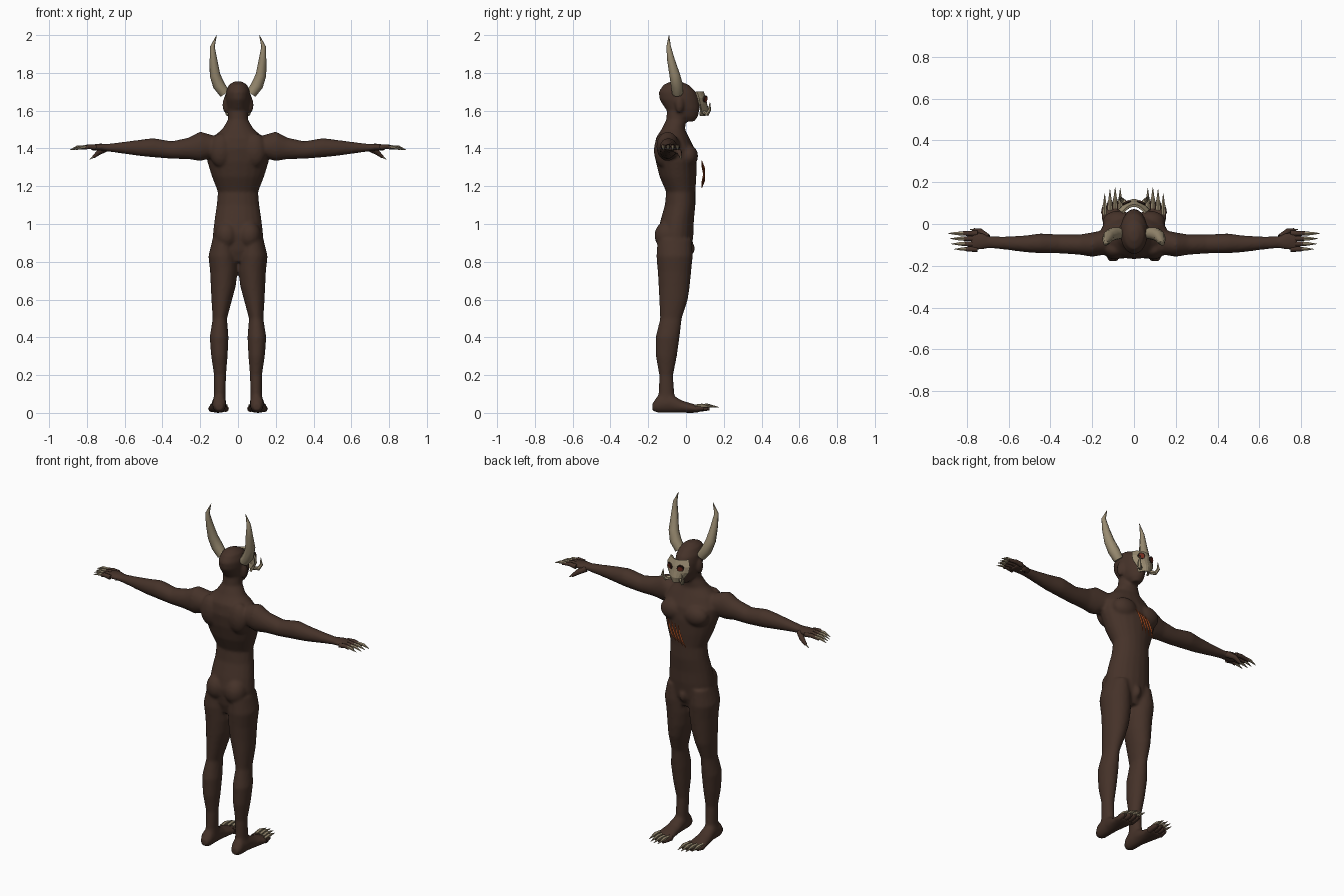
import bpy, bmesh, math
from mathutils import Vector, Matrix

cube = bpy.data.objects.get("Cube")
if cube:
    bpy.data.objects.remove(cube, do_unlink=True)


def material(name, color):
    mat = bpy.data.materials.new(name)
    mat.use_nodes = True
    mat.diffuse_color = (*color, 1)
    shader = next(n for n in mat.node_tree.nodes if n.type == 'BSDF_PRINCIPLED')
    shader.inputs["Base Color"].default_value = (*color, 1)
    shader.inputs["Roughness"].default_value = 0.8
    return mat


SKIN = material("dark brown skin", (0.06, 0.032, 0.022))
BONE = material("aged bone", (0.32, 0.26, 0.165))
SOCKET = material("dark socket", (0.03, 0.015, 0.01))
RED = material("red eye", (0.2, 0.03, 0.015))
SCRATCH = material("orange scratch", (0.36, 0.07, 0.015))
SIDES = (1, -1)


def bridge(bm, loops):
    """Skin a list of vertex loops and cap both ends."""
    for low, high in zip(loops, loops[1:]):
        for i in range(len(low)):
            j = (i + 1) % len(low)
            bm.faces.new((low[i], low[j], high[j], high[i]))
    bm.faces.new(loops[0])
    bm.faces.new(loops[-1])


def loft(bm, axis, rings, side=1, n=20):
    """Ellipse rings: position on the axis, then min and max on the other two axes."""
    loops = []
    for t, a0, a1, b0, b1 in rings:
        loop = []
        for i in range(n):
            ang = math.tau * i / n
            co = [(a0 + a1) / 2 + (a1 - a0) / 2 * math.cos(ang),
                  (b0 + b1) / 2 + (b1 - b0) / 2 * math.sin(ang)]
            co.insert("xyz".index(axis), t)
            loop.append(bm.verts.new((co[0] * side, co[1], co[2])))
        loops.append(loop)
    bridge(bm, loops)


def sweep(bm, points, radii, side=1, n=6):
    """Tapered tube along a path."""
    pts = [Vector((p[0] * side, p[1], p[2])) for p in points]
    chord = pts[-1] - pts[0]
    ref = Vector((0, 0, 0))
    ref[min(range(3), key=lambda k: abs(chord[k]))] = 1
    loops = []
    for k, (p, r) in enumerate(zip(pts, radii)):
        t = pts[min(k + 1, len(pts) - 1)] - pts[max(k - 1, 0)]
        u = t.cross(ref).normalized()
        v = t.cross(u).normalized()
        loops.append([bm.verts.new(p + r * (u * math.cos(math.tau * i / n)
                                            + v * math.sin(math.tau * i / n)))
                      for i in range(n)])
    bridge(bm, loops)


def ball(bm, center, size, side=1):
    place = Matrix.Translation((center[0] * side, center[1], center[2]))
    bmesh.ops.create_uvsphere(bm, u_segments=20, v_segments=12, radius=1,
                              matrix=place @ Matrix.Diagonal((*size, 1)))


def finish(bm, name, mat, angle=50):
    bmesh.ops.recalc_face_normals(bm, faces=bm.faces)
    mesh = bpy.data.meshes.new(name)
    bm.to_mesh(mesh)
    bm.free()
    mesh.materials.append(mat)
    obj = bpy.data.objects.new(name, mesh)
    bpy.context.collection.objects.link(obj)
    bpy.ops.object.select_all(action='DESELECT')
    obj.select_set(True)
    bpy.context.view_layer.objects.active = obj
    if angle:
        bpy.ops.object.shade_smooth_by_angle(angle=math.radians(angle))
    return obj


# Body: torso and head
bm = bmesh.new()
torso = [(.80, .1, -.12, .01), (.86, .135, -.14, .03), (.95, .133, -.15, .04),
         (1.02, .125, -.135, .042), (1.1, .113, -.112, .05), (1.17, .107, -.105, .05),
         (1.25, .138, -.14, .055), (1.33, .163, -.16, .056), (1.4, .168, -.168, .045),
         (1.46, .135, -.158, .015), (1.5, .085, -.13, -.005), (1.55, .054, -.105, 0),
         (1.62, .05, -.1, 0)]
head = [(1.543, .025, -.01, .045), (1.57, .046, -.07, .064), (1.61, .06, -.11, .073),
        (1.66, .066, -.141, .068), (1.7, .065, -.145, .052), (1.737, .048, -.12, .015),
        (1.755, .02, -.08, -.03)]
for rings in (torso, head):
    loft(bm, 'z', [(z, -w, w, back, front) for z, w, back, front in rings])
ball(bm, (0, .012, .87), (.025, .036, .04))

# Body: limbs and muscles
leg = [(.92, .02, .135, -.15, .03), (.83, .003, .157, -.157, .036), (.75, .002, .148, -.15, .028),
       (.67, .012, .144, -.145, .02), (.6, .031, .141, -.142, .01), (.5, .058, .134, -.137, -.022),
       (.4, .05, .15, -.161, -.034), (.3, .055, .142, -.16, -.048), (.2, .063, .127, -.142, -.068),
       (.1, .066, .127, -.145, -.062), (.04, .063, .133, -.165, -.05)]
foot = [(-.178, .08, .12, .012, .05), (-.15, .064, .135, 0, .09), (-.08, .063, .137, 0, .1),
        (-.02, .06, .146, 0, .065), (.04, .053, .157, 0, .047), (.075, .055, .155, .003, .036)]
arm = [(.1, -.14, -.02, 1.36, 1.46), (.2, -.157, -.04, 1.333, 1.49), (.26, -.147, -.05, 1.343, 1.458),
       (.35, -.141, -.05, 1.345, 1.438), (.45, -.14, -.045, 1.353, 1.455),
       (.52, -.135, -.055, 1.36, 1.446), (.62, -.122, -.06, 1.374, 1.433),
       (.69, -.116, -.058, 1.384, 1.424), (.73, -.123, -.04, 1.388, 1.426),
       (.78, -.126, -.04, 1.39, 1.42)]
for s in SIDES:
    loft(bm, 'z', leg, s)
    loft(bm, 'y', foot, s)
    loft(bm, 'x', arm, s)
    ball(bm, (.06, -.1, .94), (.062, .067, .075), s)      # glute
    ball(bm, (.075, .012, 1.36), (.075, .052, .06), s)    # chest
    ball(bm, (.09, -.12, 1.39), (.062, .05, .09), s)      # shoulder blade
    ball(bm, (.068, -.035, 1.63), (.014, .022, .042), s)  # ear
body = finish(bm, "body", SKIN, 0)
remesh = body.modifiers.new("fuse", 'REMESH')
remesh.mode = 'VOXEL'
remesh.voxel_size = 0.008
remesh.use_smooth_shade = True
soften = body.modifiers.new("soften", 'SMOOTH')
soften.iterations = 6
for mod in ("fuse", "soften"):
    bpy.ops.object.modifier_apply(modifier=mod)
bpy.ops.object.shade_smooth()

# Hands, feet and horns
fingers = [(-.045, .89), (-.07, .88), (-.095, .875), (-.12, .86)]
toes = [(.066, .172), (.09, .175), (.115, .166), (.14, .145)]
for s, label in zip(SIDES, ("left", "right")):
    skin, claws = bmesh.new(), bmesh.new()
    for y, tip in fingers:
        sweep(skin, [(.75, y, 1.405), (.79, y, 1.41), (tip - .05, y, 1.402)], (.014, .012, .009), s, 8)
        sweep(claws, [(tip - .075, y, 1.408), (tip - .04, y, 1.407), (tip, y, 1.392)],
              (.009, .009, .001), s)
    sweep(skin, [(.7, -.065, 1.4), (.735, -.035, 1.38), (.765, -.028, 1.355)], (.018, .014, .008), s, 8)
    sweep(claws, [(.757, -.03, 1.362), (.785, -.026, 1.342)], (.008, .001), s)
    finish(skin, label + "_fingers", SKIN)
    finish(claws, label + "_finger_claws", BONE)

    skin, claws = bmesh.new(), bmesh.new()
    for x, tip in toes:
        sweep(skin, [(x, .05, .022), (x, tip - .07, .024), (x, tip - .05, .022)],
              (.018, .014, .008), s, 8)
        sweep(claws, [(x, tip - .1, .034), (x, tip - .06, .038), (x, tip, .03)], (.01, .011, .001), s)
    finish(skin, label + "_toes", SKIN)
    finish(claws, label + "_toe_claws", BONE)

    bm = bmesh.new()
    sweep(bm, [(.07, -.045, 1.69), (.102, -.048, 1.735), (.122, -.06, 1.79), (.13, -.08, 1.87),
               (.135, -.092, 1.94), (.113, -.09, 2)], (.028, .032, .028, .02, .012, .001), s, 8)
    finish(bm, label + "_horn", BONE)

# Bone mask: a bent plate that narrows to the jaw
bm = bmesh.new()
rows = []
for z, w, y in [(1.7, .055, .088), (1.665, .07, .1), (1.635, .066, .106),
                (1.605, .046, .114), (1.575, .03, .108)]:
    rows.append([bm.verts.new((w * u / 4, y - .035 * (u / 4) ** 2, z)) for u in range(-4, 5)])
for a, b in zip(rows, rows[1:]):
    for i in range(len(a) - 1):
        bm.faces.new((a[i], a[i + 1], b[i + 1], b[i]))
mask = finish(bm, "bone_mask", BONE, 0)
plate = mask.modifiers.new("thickness", 'SOLIDIFY')
plate.thickness = 0.012
plate.offset = 0
bpy.ops.object.modifier_apply(modifier="thickness")

# Tusks, sockets and eyes on the mask
for s, label in zip(SIDES, ("left", "right")):
    bm = bmesh.new()
    sweep(bm, [(.035, .095, 1.59), (.055, .112, 1.583), (.066, .124, 1.605), (.06, .127, 1.645)],
          (.012, .012, .009, .001), s)
    finish(bm, label + "_tusk", BONE)
    for part, mat, radius, y in (("socket", SOCKET, .02, .101), ("eye", RED, .014, .104)):
        bm = bmesh.new()
        bmesh.ops.create_cone(bm, cap_ends=True, segments=12, radius1=radius, radius2=radius, depth=.008,
                              matrix=Matrix.Translation((.034 * s, y, 1.66))
                              @ Matrix.Rotation(-.45 * s, 4, 'Z') @ Matrix.Rotation(math.pi / 2 - .2, 4, 'X'))
        finish(bm, label + "_" + part, mat)

# Slanted scratch marks in front of the chest
bm = bmesh.new()
for i in range(4):
    x, z = .058 - .022 * i, 1.335 - .008 * i
    sweep(bm, [(x - .05 * k / 3, .083 + .006 * k * (3 - k), z - .04 * k) for k in range(4)],
          (.002, .006, .006, .002), n=4)
finish(bm, "chest_scratches", SCRATCH, 0)
